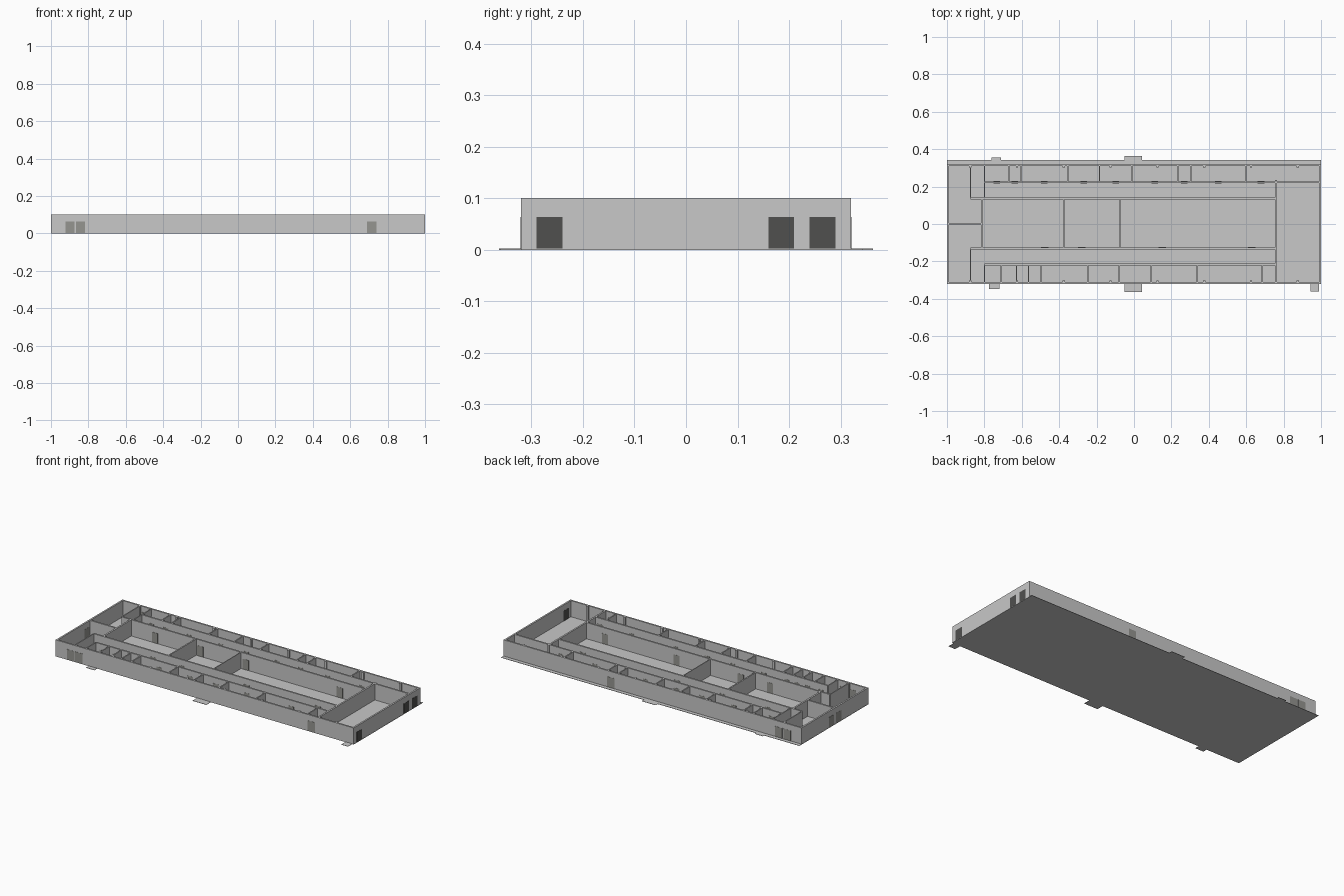
import bpy, bmesh

if "Cube" in bpy.data.objects:
    bpy.data.objects.remove(bpy.data.objects["Cube"])

H = 0.1        # wall height
F = 0.002      # floor slab thickness
DH = 0.064     # door height
T = 0.01       # wall thickness


def material(name, v):
    m = bpy.data.materials.new(name)
    m.diffuse_color = (v[0], v[1], v[2], 1)
    m.use_nodes = True
    m.node_tree.nodes["Principled BSDF"].inputs["Base Color"].default_value = m.diffuse_color
    return m


PLASTER = material("light_grey_plaster", (0.58, 0.58, 0.58))
DOOR = material("mid_grey_door", (0.30, 0.30, 0.28))
DARK = material("dark_grey_door", (0.08, 0.08, 0.077))


def boxes(name, items, mat):
    """One object made of axis-aligned boxes (x0, x1, y0, y1, z0, z1)."""
    bm = bmesh.new()
    for x0, x1, y0, y1, z0, z1 in items:
        r = bmesh.ops.create_cube(bm, size=1)
        for v in r["verts"]:
            v.co = ((x0 + x1) / 2 + v.co.x * (x1 - x0),
                    (y0 + y1) / 2 + v.co.y * (y1 - y0),
                    (z0 + z1) / 2 + v.co.z * (z1 - z0))
    me = bpy.data.meshes.new(name)
    bm.to_mesh(me)
    bm.free()
    me.materials.append(mat)
    ob = bpy.data.objects.new(name, me)
    bpy.context.collection.objects.link(ob)
    return ob


def wall_x(y, x0, x1, t=T):
    return (x0, x1, y - t / 2, y + t / 2, F, H)


def wall_y(x, y0, y1, t=T):
    return (x - t / 2, x + t / 2, y0, y1, F, H)


def door_x(x, y, w=0.05, t=T + 0.002):
    return (x - w / 2, x + w / 2, y - t / 2, y + t / 2, F, DH)


def door_y(x, y, w=0.05, t=T + 0.002):
    return (x - t / 2, x + t / 2, y - w / 2, y + w / 2, F, DH)


# Floor slab and entrance landings
boxes("floor_slab", [(-1, 1, -0.32, 0.343, 0, F)], PLASTER)
boxes("entrance_landings", [
    (-0.775, -0.72, -0.347, -0.32, 0, F), (-0.05, 0.042, -0.363, -0.32, 0, F),
    (0.945, 0.99, -0.361, -0.32, 0, F), (-0.763, -0.71, 0.343, 0.355, 0, F),
    (-0.05, 0.042, 0.343, 0.363, 0, F)], PLASTER)

# Outer walls
E, N = 0.994, 0.315
boxes("outer_walls", [
    wall_x(-N, -0.999, 0.999), wall_x(N, -0.999, 0.999),
    wall_y(-E, -N + T / 2, N - T / 2), wall_y(E, -N + T / 2, N - T / 2)], PLASTER)

# Small columns along the outer walls
cols = []
for i in range(8):
    x = -0.875 + 0.25 * i
    for s in (-1, 1):
        cols.append((x - 0.006, x + 0.006, s * 0.307 - 0.006, s * 0.307 + 0.006, F, H - 0.0005))
boxes("wall_columns", cols, PLASTER)

# Central hall and corridor walls
boxes("main_walls", [
    wall_x(0.137, -0.875, 0.76), wall_x(-0.13, -0.875, 0.76),
    wall_x(0.223, -0.8, 0.76), wall_x(-0.217, -0.8, 0.76),
    wall_x(0.223, 0.76, 0.99),
    wall_y(0.76, -0.31, 0.236),
    wall_x(0.0, -0.99, -0.813), wall_y(-0.813, -0.13, 0.137),
    wall_y(-0.376, -0.13, 0.137, 0.008), wall_y(-0.074, -0.13, 0.137, 0.005),
    wall_y(-0.875, 0.137, 0.31, 0.006), wall_y(-0.875, -0.31, -0.13, 0.006),
    wall_y(-0.8, 0.137, 0.31, 0.006), wall_y(-0.8, -0.31, -0.217, 0.006)], PLASTER)

# Room partitions
back = [-0.67, -0.604, -0.355, -0.184, -0.012, 0.234, 0.304, 0.598]
front = [-0.71, -0.628, -0.564, -0.497, -0.248, -0.079, 0.092, 0.338, 0.686]
boxes("back_room_partitions", [wall_y(x, 0.223, 0.31, 0.007) for x in back], PLASTER)
boxes("front_room_partitions", [wall_y(x, -0.31, -0.217, 0.007) for x in front], PLASTER)

# Hall doors and room doors, one for each room
inner = [door_x(x, 0.137, 0.04) for x in (-0.65, -0.345, -0.04, 0.59)]
inner += [door_x(x, -0.13, 0.04) for x in (-0.476, -0.28, 0.15, 0.63)]
for edges, y in ((back, 0.223), (front, -0.217)):
    e = [-0.8] + edges + [0.76]
    inner += [door_x((a + b) / 2, y, 0.035) for a, b in zip(e, e[1:])]
boxes("inner_doors", inner, DOOR)

# Outside doors
boxes("front_doors", [door_x(x, -N) for x in (-0.898, -0.842, 0.715)], DOOR)
boxes("back_doors", [door_x(x, N) for x in (-0.902, -0.845, 0.28)], DOOR)
boxes("left_doors", [door_y(-E, y) for y in (-0.034, 0.034)], DOOR)
boxes("right_doors", [door_y(E, y) for y in (-0.265, 0.185, 0.265)], DARK)
